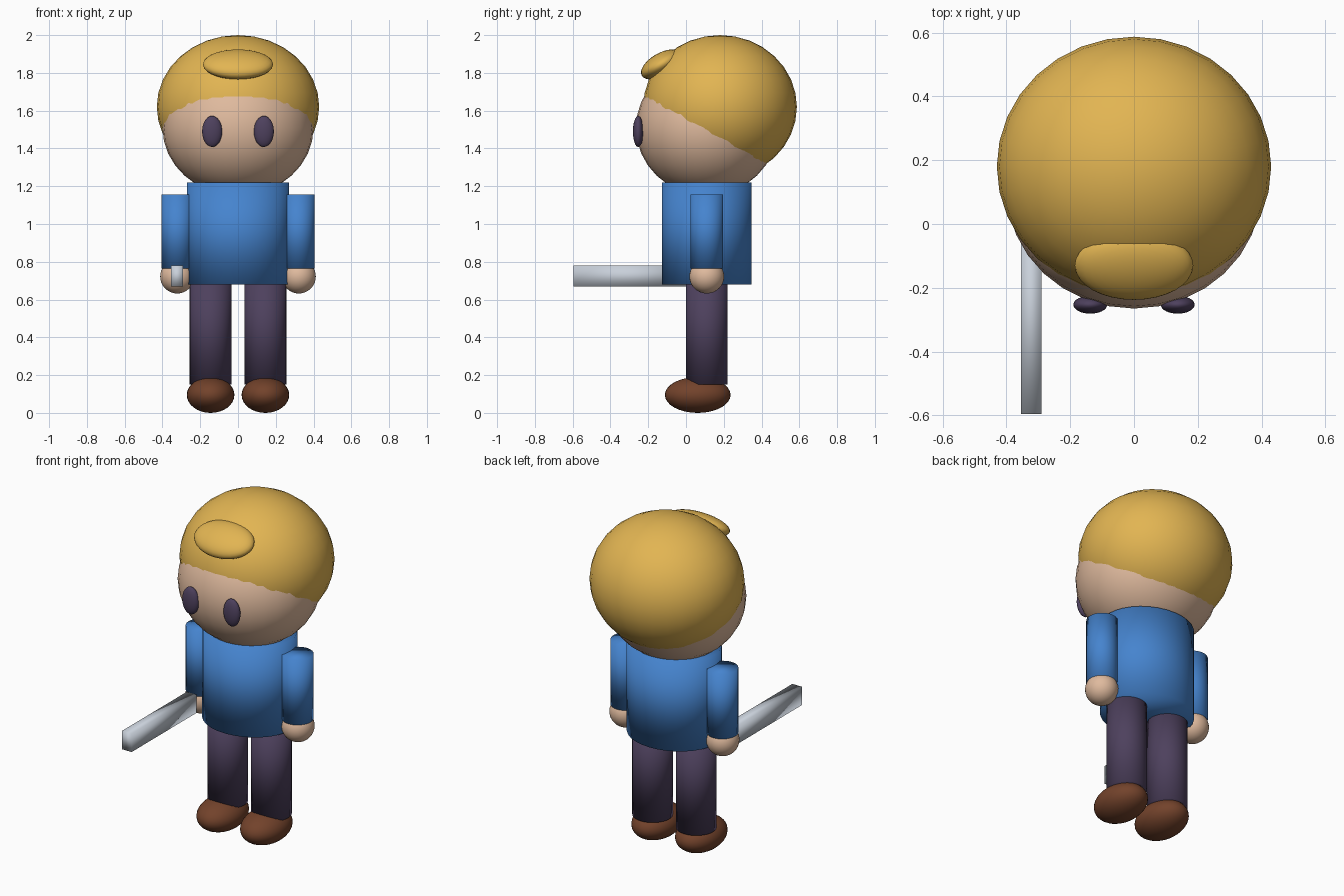
import bpy, math

if "Cube" in bpy.data.objects:
    bpy.data.objects.remove(bpy.data.objects["Cube"])


def material(name, rgb):
    m = bpy.data.materials.new(name)
    m.diffuse_color = (*rgb, 1)
    m.use_nodes = True
    m.node_tree.nodes["Principled BSDF"].inputs["Base Color"].default_value = m.diffuse_color
    return m


HAIR = material("golden hair", (0.76, 0.46, 0.085))
SKIN = material("skin", (0.74, 0.49, 0.34))
BLUE = material("shirt blue", (0.06, 0.23, 0.62))
PURPLE = material("dark purple", (0.075, 0.052, 0.11))
BROWN = material("shoe brown", (0.17, 0.055, 0.024))
STEEL = material("pale steel", (0.58, 0.63, 0.70))


def finish(name, mat):
    ob = bpy.context.object
    ob.name = ob.data.name = name
    bpy.ops.object.transform_apply(location=False, rotation=True, scale=True)
    ob.data.materials.append(mat)
    bpy.ops.object.shade_smooth()
    return ob


def ellipsoid(name, mat, center, radii, tilt=0):
    bpy.ops.mesh.primitive_uv_sphere_add(segments=32, ring_count=16, radius=1,
                                         location=center, rotation=(tilt, 0, 0))
    bpy.context.object.scale = radii
    return finish(name, mat)


def column(name, mat, x, y, rx, ry, z0, z1):
    bpy.ops.mesh.primitive_cylinder_add(vertices=32, radius=1, depth=1,
                                        location=(x, y, (z0 + z1) / 2))
    bpy.context.object.scale = (rx, ry, z1 - z0)
    return finish(name, mat)


# Head and hair: the hairline is where the two ellipsoids cross
ellipsoid("head", SKIN, (0, 0.11, 1.51), (0.40, 0.375, 0.36))
ellipsoid("hair", HAIR, (0, 0.18, 1.62), (0.43, 0.407, 0.38))
ellipsoid("forelock", HAIR, (0, -0.13, 1.845), (0.186, 0.12, 0.06), math.radians(30))

# Body
column("torso", BLUE, 0, 0.11, 0.27, 0.237, 0.68, 1.22)

# Paired parts
for side, s in (("left", 1), ("right", -1)):
    ellipsoid(side + "_eye", PURPLE, (s * 0.137, -0.253, 1.49), (0.053, 0.028, 0.082))
    column(side + "_arm", BLUE, s * 0.32, 0.11, 0.085, 0.087, 0.765, 1.155)
    ellipsoid(side + "_hand", SKIN, (s * 0.322, 0.11, 0.722), (0.09, 0.092, 0.09))
    column(side + "_leg", PURPLE, s * 0.145, 0.11, 0.111, 0.111, 0.15, 0.74)
    ellipsoid(side + "_shoe", BROWN, (s * 0.145, 0.062, 0.095), (0.126, 0.174, 0.095))

# Blade held forward in one hand
bpy.ops.mesh.primitive_cube_add(size=1, location=(-0.322, -0.2875, 0.724))
bpy.context.object.scale = (0.064, 0.615, 0.11)
finish("blade", STEEL)
